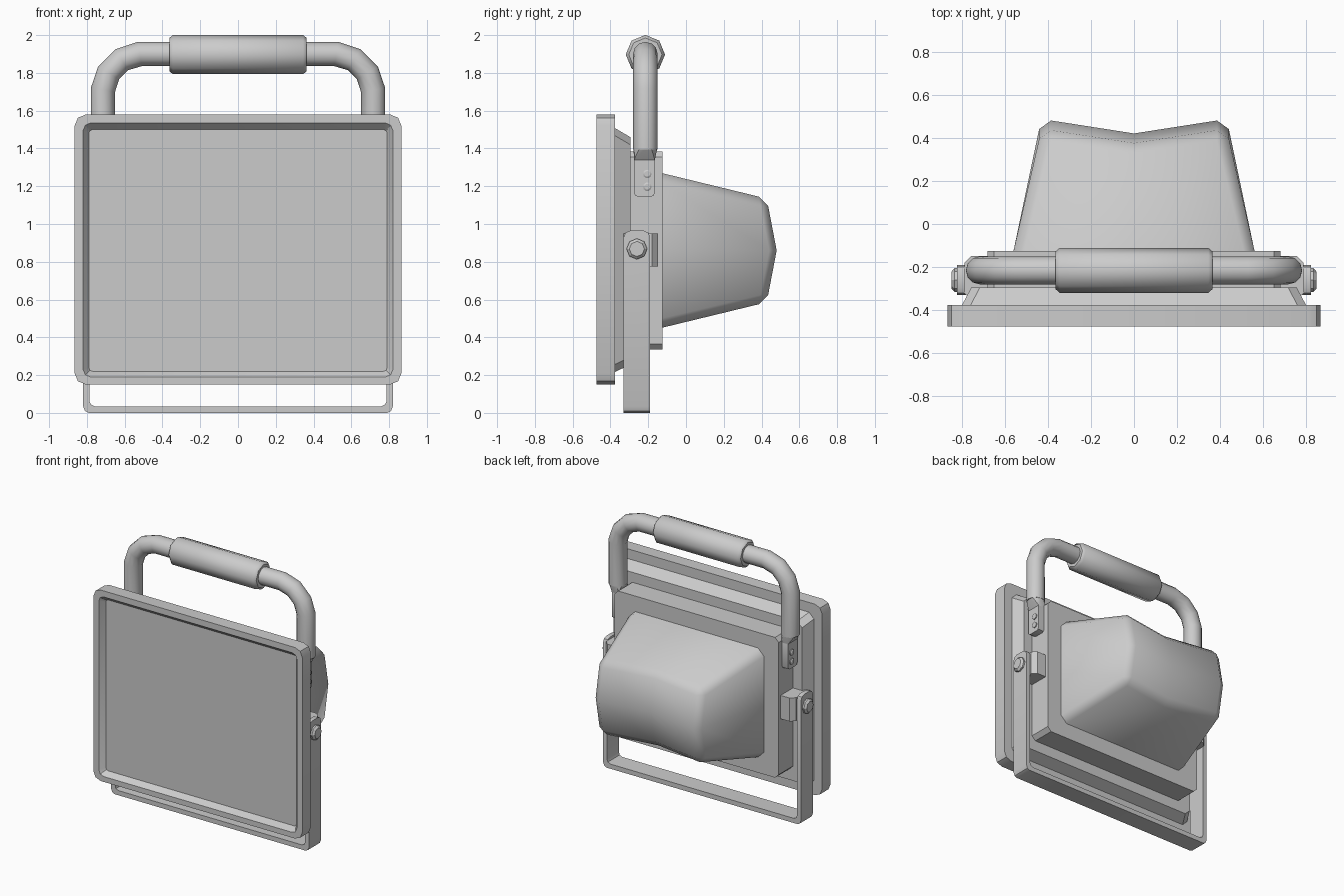
import bpy, bmesh, math
from mathutils import Vector

if "Cube" in bpy.data.objects:
    bpy.data.objects.remove(bpy.data.objects["Cube"])


def finish(name, bm, angle=30, mirror=False):
    bmesh.ops.recalc_face_normals(bm, faces=bm.faces)
    me = bpy.data.meshes.new(name)
    bm.to_mesh(me)
    bm.free()
    ob = bpy.data.objects.new(name, me)
    bpy.context.collection.objects.link(ob)
    if mirror:
        ob.modifiers.new("Mirror", 'MIRROR')
    smooth(ob, angle)
    return ob


def smooth(ob, angle):
    bpy.ops.object.select_all(action='DESELECT')
    ob.select_set(True)
    bpy.context.view_layer.objects.active = ob
    bpy.ops.object.shade_smooth_by_angle(angle=math.radians(angle))


def rect(y, hx, z0, z1, r, seg=2):
    """Rounded rectangle in the XZ plane at depth y."""
    pts = []
    for cx, cz, a0 in ((hx - r, z1 - r, 0), (r - hx, z1 - r, 90),
                       (r - hx, z0 + r, 180), (hx - r, z0 + r, 270)):
        for i in range(seg + 1):
            a = math.radians(a0 + 90 * i / seg)
            pts.append((cx + r * math.cos(a), y, cz + r * math.sin(a)))
    return pts


def circle(x, y, z, r, n, turn=0):
    """Circle facing x."""
    return [(x, y + r * math.cos(2 * math.pi * (i + turn) / n),
             z + r * math.sin(2 * math.pi * (i + turn) / n)) for i in range(n)]


def loft(name, rings, caps=(True, True), **kw):
    bm = bmesh.new()
    rows = [[bm.verts.new(p) for p in ring] for ring in rings]
    for a, b in zip(rows, rows[1:]):
        for i in range(len(a)):
            j = (i + 1) % len(a)
            bm.faces.new((a[i], a[j], b[j], b[i]))
    if caps[0]:
        bm.faces.new(rows[0])
    if caps[1]:
        bm.faces.new(rows[-1])
    return finish(name, bm, **kw)


# Front frame with recessed glass
loft("front_frame", [rect(-.435, .79, .22, 1.50, .02),
                     rect(-.475, .82, .19, 1.535, .04),
                     rect(-.475, .865, .15, 1.58, .06),
                     rect(-.375, .865, .15, 1.58, .06),
                     rect(-.375, .80, .21, 1.515, .04)], caps=(False, True))
loft("glass_panel", [rect(-.435, .79, .22, 1.50, .02),
                     rect(-.42, .79, .22, 1.50, .02)])

# Tapered back of the frame and the body behind it
loft("frame_back", [rect(-.38, .80, .215, 1.51, .04, 1),
                    rect(-.295, .755, .255, 1.46, .04, 1)])
loft("body_box", [rect(-.30, .68, .335, 1.385, .03, 1),
                  rect(-.125, .68, .335, 1.385, .03, 1)])

# Rear housing: faceted cushion with a vertical valley
bm = bmesh.new()
xs = (-.44, -.385, 0, .385, .44)
zs = (-.285, -.235, 0, .235, .285)
depth_x = (.44, .48, .42, .48, .44)
drop_z = (.095, .045, 0, .045, .095)
grid, base = {}, {}
for i in range(5):
    for j in range(5):
        if i in (0, 4) and j in (0, 4):
            continue
        grid[i, j] = bm.verts.new((xs[i], depth_x[i] - drop_z[j], .86 + zs[j]))
        if i in (0, 4) or j in (0, 4):
            bx = (-.56, -.51, 0, .51, .56)[i]
            bz = (-.41, -.36, 0, .36, .41)[j]
            base[i, j] = bm.verts.new((bx, -.13, .86 + bz))
for i in range(4):
    for j in range(4):
        quad = [(i, j), (i + 1, j), (i + 1, j + 1), (i, j + 1)]
        bm.faces.new([grid[k] for k in quad if k in grid])
loop = [(1, 0), (2, 0), (3, 0), (4, 1), (4, 2), (4, 3),
        (3, 4), (2, 4), (1, 4), (0, 3), (0, 2), (0, 1)]
for a, b in zip(loop, loop[1:] + loop[:1]):
    bm.faces.new((grid[a], grid[b], base[b], base[a]))
finish("rear_housing", bm, angle=80)

# Handle tube
half = [(.715, 1.395), (.715, 1.71), (.685, 1.80), (.615, 1.87), (.52, 1.90)]
path = half + [(-x, z) for x, z in reversed(half)]
cu = bpy.data.curves.new("handle_tube", 'CURVE')
cu.dimensions = '3D'
cu.bevel_depth = .065
cu.bevel_resolution = 4
cu.use_fill_caps = True
sp = cu.splines.new('POLY')
sp.points.add(len(path) - 1)
for p, (x, z) in zip(sp.points, path):
    p.co = (x, -.215, z, 1)
tube = bpy.data.objects.new("handle_tube", cu)
bpy.context.collection.objects.link(tube)
bpy.ops.object.select_all(action='DESELECT')
tube.select_set(True)
bpy.context.view_layer.objects.active = tube
bpy.ops.object.convert(target='MESH')
smooth(bpy.context.object, 50)

# Grip sleeve
loft("handle_grip", [circle(x, -.215, 1.897, r, 8) for x, r in
                     ((-.363, .088), (-.345, .104), (.345, .104), (.363, .088))], angle=50)

# Flattened handle ends
bm = bmesh.new()
for i in range(12):
    a = math.tau * i / 12
    bm.verts.new((.715 + .063 * math.cos(a), -.215 + .063 * math.sin(a), 1.40))
for x in (.675, .73):
    for y in (-.275, -.165):
        bm.verts.new((x, y, 1.34))
bmesh.ops.convex_hull(bm, input=bm.verts)
finish("handle_neck", bm, mirror=True)


def plate(x, y0, y1, z0, z1, r):
    """Rounded rectangle facing x."""
    cy, cz = (y0 + y1) / 2, z0
    return [(x, cy + p[0], p[2]) for p in rect(0, (y1 - y0) / 2, z0, z1, r)]


loft("handle_plate", [plate(.675, -.275, -.165, 1.145, 1.39, .02),
                      plate(.73, -.275, -.165, 1.145, 1.39, .02)], mirror=True)
for n, z in enumerate((1.197, 1.265)):
    loft(f"handle_rivet_{n + 1}", [circle(.72, -.205, z, .023, 10),
                                   circle(.737, -.205, z, .023, 10),
                                   circle(.742, -.205, z, .015, 10)], mirror=True)

# Pivot blocks between body and stand
outline = [(.66, -.35), (.755, -.35), (.787, -.32), (.787, -.18), (.755, -.148), (.66, -.148)]
loft("pivot_block", [[(x, y, z) for x, y in outline] for z in (.775, .95)], mirror=True)

# U-shaped stand
right = [(.79, 0), (.81, .01), (.82, .035), (.82, .965), (.787, .965),
         (.787, .065), (.78, .045), (.76, .035)]
prof = right + [(-x, z) for x, z in reversed(right)]
bm = bmesh.new()
sides = [[bm.verts.new((x, y, z)) for x, z in prof] for y in (-.33, -.19)]
for s in sides:
    bm.faces.new(s)
for i in range(len(prof)):
    j = (i + 1) % len(prof)
    bm.faces.new((sides[0][i], sides[0][j], sides[1][j], sides[1][i]))
tips = [e for e in bm.edges if all(v.co.z > .9 for v in e.verts)
        and abs(e.verts[0].co.y - e.verts[1].co.y) < .01]
bmesh.ops.bevel(bm, geom=tips, offset=.035, segments=2, profile=.5, affect='EDGES')
finish("stand_bracket", bm)

# Pivot bolts
loft("pivot_bolt", [circle(.81, -.26, .868, .055, 8), circle(.832, -.26, .868, .055, 8),
                    circle(.846, -.26, .868, .04, 8)], mirror=True)
